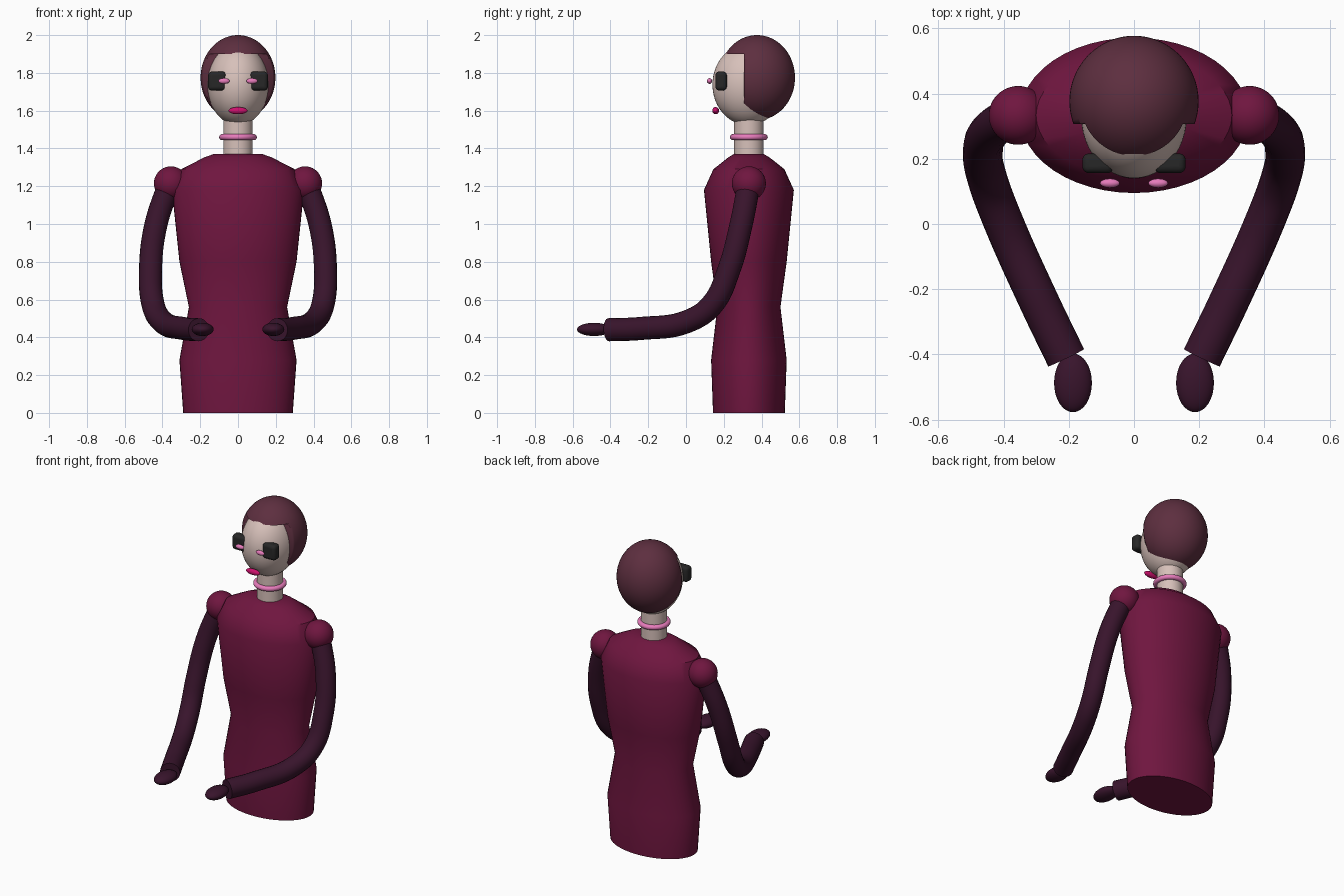
import bpy, bmesh
from math import cos, sin, pi, radians
from mathutils import Matrix

if "Cube" in bpy.data.objects:
    bpy.data.objects.remove(bpy.data.objects["Cube"])

CY = 0.333  # depth of the body axis


def material(name, rgb):
    m = bpy.data.materials.new(name)
    m.diffuse_color = (*rgb, 1)
    m.use_nodes = True
    m.node_tree.nodes["Principled BSDF"].inputs["Base Color"].default_value = m.diffuse_color
    return m


dress = material("dress", (0.16, 0.008, 0.05))
sleeve = material("sleeve", (0.04, 0.007, 0.025))
skin = material("skin", (0.68, 0.53, 0.49))
brown = material("hair", (0.11, 0.028, 0.05))
black = material("black", (0.02, 0.02, 0.02))
pink = material("pink", (0.8, 0.2, 0.5))
red = material("lip", (0.6, 0.005, 0.15))


def finish(ob, name, mat, angle=35):
    ob.name = name
    if mat:
        ob.data.materials.append(mat)
    bpy.ops.object.select_all(action='DESELECT')
    ob.select_set(True)
    bpy.context.view_layer.objects.active = ob
    bpy.ops.object.shade_smooth_by_angle(angle=radians(angle))
    return ob


def from_bmesh(bm, name, mat):
    bmesh.ops.recalc_face_normals(bm, faces=bm.faces)
    me = bpy.data.meshes.new(name)
    bm.to_mesh(me)
    bm.free()
    ob = bpy.data.objects.new(name, me)
    bpy.context.collection.objects.link(ob)
    return finish(ob, name, mat)


def ellipsoid(name, loc, radii, mat, seg=48, rings=32):
    bm = bmesh.new()
    bmesh.ops.create_uvsphere(bm, u_segments=seg, v_segments=rings, radius=1,
                              matrix=Matrix.LocRotScale(loc, None, radii))
    return from_bmesh(bm, name, mat)


def box(name, loc, size, mat=None):
    bm = bmesh.new()
    bmesh.ops.create_cube(bm, size=1, matrix=Matrix.LocRotScale(loc, None, size))
    return from_bmesh(bm, name, mat)


def loft(name, sections, mat, n=48):
    """Stack of elliptical sections (z, rx, ry) around the body axis."""
    bm = bmesh.new()
    rings = [[bm.verts.new((rx * cos(2 * pi * i / n), CY + ry * sin(2 * pi * i / n), z))
              for i in range(n)] for z, rx, ry in sections]
    for a, b in zip(rings, rings[1:]):
        for i in range(n):
            j = (i + 1) % n
            bm.faces.new((a[i], a[j], b[j], b[i]))
    bm.faces.new(rings[0])
    bm.faces.new(rings[-1])
    return from_bmesh(bm, name, mat)


# Body and neck
loft("torso", [(0, .29, .19), (.28, .31, .2), (.56, .26, .167), (.8, .31, .2),
               (1.18, .35, .238), (1.29, .30, .188), (1.352, .18, .11), (1.37, .13, .08)], dress)
loft("neck", [(1.35, .078, .078), (1.58, .078, .078)], skin)
bpy.ops.mesh.primitive_torus_add(location=(0, CY, 1.46), major_radius=.084, minor_radius=.016,
                                 major_segments=48, minor_segments=16)
finish(bpy.context.object, "necklace", pink, 60)

# Head, and hair with the face opening cut away
ellipsoid("head", (0, .33, 1.738), (.162, .19, .215), skin)
hair = ellipsoid("hair", (0, .376, 1.775), (.198, .201, .225), brown, 64, 48)
cutter = box("face_cutter", (0, -.193, 1.4), (1, 1, 1))
cutter.hide_render = True
cutter.hide_set(True)
cut = hair.modifiers.new("face_opening", 'BOOLEAN')
cut.operation = 'DIFFERENCE'
cut.solver = 'EXACT'
cut.object = cutter

ellipsoid("lips", (0, .157, 1.6), (.05, .018, .019), red, 32, 16)

# Paired parts
arm_path = [(.365, .333, 1.21), (.436, .29, .99), (.463, .228, .76), (.45, .14, .575),
            (.402, .01, .485), (.29, -.24, .447), (.208, -.41, .44)]
for side, s in (("left", -1), ("right", 1)):
    ellipsoid(side + "_shoulder", (s * .355, CY, 1.215), (.09, .09, .09), dress)
    ellipsoid(side + "_hand", (s * .187, -.487, .442), (.058, .09, .035), sleeve, 32, 20)
    ellipsoid(side + "_cheek", (s * .074, .125, 1.757), (.03, .014, .015), pink, 24, 16)

    lens = box(side + "_eye", (s * .11, .186, 1.757), (.096, .06, .1), black)
    bev = lens.modifiers.new("round", 'BEVEL')
    bev.width = .02
    bev.segments = 5

    # Bent arm swept along a smooth path with flat ends
    cu = bpy.data.curves.new(side + "_arm", 'CURVE')
    cu.dimensions = '3D'
    cu.bevel_depth = .061
    cu.bevel_resolution = 8
    cu.use_fill_caps = True
    sp = cu.splines.new('BEZIER')
    sp.resolution_u = 8
    sp.bezier_points.add(len(arm_path) - 1)
    for p, (x, y, z) in zip(sp.bezier_points, arm_path):
        p.co = (s * x, y, z)
        p.handle_left_type = p.handle_right_type = 'AUTO'
    ob = bpy.data.objects.new(side + "_arm", cu)
    bpy.context.collection.objects.link(ob)
    bpy.ops.object.select_all(action='DESELECT')
    ob.select_set(True)
    bpy.context.view_layer.objects.active = ob
    bpy.ops.object.convert(target='MESH')
    finish(bpy.context.object, side + "_arm", sleeve)
